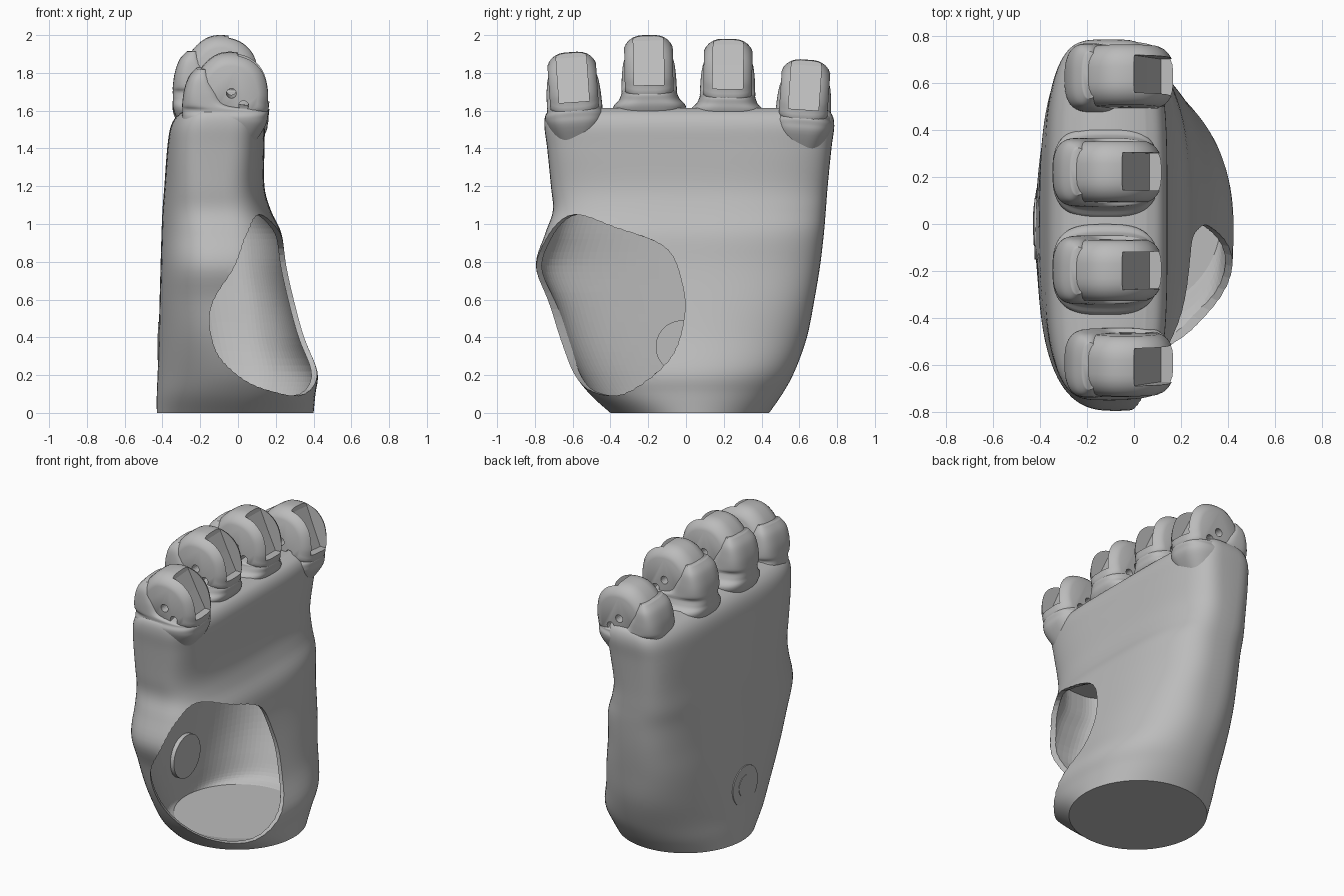
import bpy, bmesh, math
from mathutils import Matrix, Vector

if "Cube" in bpy.data.objects:
    bpy.data.objects.remove(bpy.data.objects["Cube"])

grey = bpy.data.materials.new("light_grey")
grey.use_nodes = True
COLOR = (0.5, 0.5, 0.5, 1)
grey.diffuse_color = COLOR
grey.node_tree.nodes["Principled BSDF"].inputs["Base Color"].default_value = COLOR


def add_object(name, bm, helper=False):
    bmesh.ops.recalc_face_normals(bm, faces=bm.faces)
    mesh = bpy.data.meshes.new(name)
    bm.to_mesh(mesh)
    bm.free()
    mesh.materials.append(grey)
    obj = bpy.data.objects.new(name, mesh)
    bpy.context.collection.objects.link(obj)
    if helper:
        obj.hide_render = True
        obj.hide_set(True)
    return obj


def cut(obj, cutter):
    mod = obj.modifiers.new(cutter.name, "BOOLEAN")
    mod.operation, mod.object, mod.solver = "DIFFERENCE", cutter, "EXACT"


def smooth(obj, angle=35):
    bpy.ops.object.select_all(action="DESELECT")
    bpy.context.view_layer.objects.active = obj
    obj.select_set(True)
    bpy.ops.object.shade_smooth_by_angle(angle=math.radians(angle))


def spline(points, steps, closed=False):
    """Smooth curve through a few points."""
    n, out = len(points), []
    pick = (lambda i: points[i % n]) if closed else (lambda i: points[min(max(i, 0), n - 1)])
    for i in range(n if closed else n - 1):
        p = [pick(i + k) for k in (-1, 0, 1, 2)]
        for s in range(steps):
            t = s / steps
            out.append(tuple(0.5 * (2 * b + (c - a) * t + (2 * a - 5 * b + 4 * c - d) * t * t
                                    + (3 * b - a - 3 * c + d) * t ** 3) for a, b, c, d in zip(*p)))
    return out if closed else out + [points[-1]]


def loft(bm, sections):
    """Skin over closed rings of points, capped at both ends."""
    rings = [[bm.verts.new(p) for p in section] for section in sections]
    n = len(rings[0])
    for low, high in zip(rings, rings[1:]):
        for i in range(n):
            bm.faces.new((low[i], low[(i + 1) % n], high[(i + 1) % n], high[i]))
    bm.faces.new(rings[0][::-1])
    bm.faces.new(rings[-1])


def squircle_loft(name, levels, inset=0.0, sides=96, helper=False):
    """Levels: height, back x, palm x, low y, high y, squareness, bulge toward the thumb."""
    bm, sections = bmesh.new(), []
    for z, back, front, low, high, power, bulge in spline(levels, 5):
        cx, cy = (back + front) / 2, (low + high) / 2
        rx, ry = (front - back) / 2 - inset, (high - low) / 2 - inset
        ring = []
        for i in range(sides):
            c, s = math.cos(math.tau * i / sides), math.sin(math.tau * i / sides)
            swell = 1 + bulge * (2 * c * s) ** 2 if c > 0 > s else 1
            ring.append((cx + math.copysign(abs(c) ** (2 / power), c) * rx * swell,
                         cy + math.copysign(abs(s) ** (2 / power), s) * ry * swell, z))
        sections.append(ring)
    loft(bm, sections)
    return add_object(name, bm, helper)


# Hollow palm shell with a round wrist
LEVELS = [
    (0, -.43, .40, -.40, .44, 2, 0), (.1, -.43, .41, -.51, .51, 2.1, .07), (.22, -.425, .42, -.6, .575, 2.2, .08),
    (.4, -.42, .35, -.68, .64, 2.4, .04), (.6, -.415, .295, -.735, .68, 2.7, 0), (.78, -.41, .255, -.795, .71, 2.8, 0),
    (.95, -.405, .23, -.745, .73, 2.9, 0), (1.07, -.4, .175, -.705, .74, 3.1, 0), (1.2, -.39, .14, -.715, .75, 3.3, 0),
    (1.4, -.375, .14, -.735, .77, 3.8, 0), (1.52, -.355, .14, -.75, .785, 4, 0),
    (1.585, -.31, .11, -.74, .77, 4, 0), (1.615, -.24, .05, -.7, .73, 4, 0),
]
palm = squircle_loft("palm_shell", LEVELS)
floor = (.06,) + LEVELS[0][1:]
cut(palm, squircle_loft("palm_cavity_cutter", [floor] + LEVELS[1:9], .03, helper=True))

# Thumb opening: slanted cutter that widens outward
OPENING = [(-.69, .55), (-.63, .77), (-.54, .95), (-.42, 1.05), (-.21, .98), (.05, .87), (.15, .68),
           (.17, .5), (.1, .27), (-.11, .1), (-.33, .12), (-.5, .21), (-.63, .35)]
across, outward, middle = Vector((.54, .84, 0)), Vector((.84, -.54, 0)), -.25
bm = bmesh.new()
loft(bm, [[across * (middle + (u - middle) * (.7 + 1.05 * d)) + outward * d + Vector((0, 0, z))
           for u, z in spline(OPENING, 5, True)] for d in (.08, .85)])
cut(palm, add_object("thumb_opening_cutter", bm, True))
smooth(palm)

# Knuckle side profile in (x, height below the top), with rounded flanks
KNUCKLE = [(-.24, -.34), (-.26, -.22), (-.22, -.1), (-.14, -.02), (-.05, 0), (.05, -.025), (.12, -.09),
           (.15, -.18), (.15, -.27), (.1, -.34)]
HALF, ROUND, HUB = .132, .1, Vector((-.05, -.21))


def knuckle_block(name):
    bm, sections = bmesh.new(), []
    outline = [Vector(p) for p in spline(KNUCKLE, 4, True)]
    turns = [math.radians(15 * k) for k in range(6)]
    flank = [(HALF - ROUND + ROUND * math.sin(a), 1 - ROUND * (1 - math.cos(a)) / .24) for a in turns]
    for y, scale in [(-y, s) for y, s in flank[::-1]] + flank:
        sections.append([(p.x, y, p.y) for p in (HUB + (q - HUB) * scale for q in outline)])
    loft(bm, sections)
    return add_object(name, bm)


# Finger: label, x shift, y, top height, lean in degrees, half width at the web
FINGERS = [("index", .015, -.61, 1.91, 4, .145), ("middle", -.035, -.2, 2.0, 1, .19),
           ("ring", -.035, .225, 1.98, -1, .19), ("little", .015, .64, 1.87, -4, .145)]
for label, x, y, top, lean, web in FINGERS:
    matrix = Matrix.Translation((x, y, top)) @ Matrix.Rotation(math.radians(lean), 4, "X")
    knuckle = knuckle_block(label + "_knuckle")

    # Base collar that flares into the web and climbs behind the knuckle
    shape = [(-.56, -.24, .02, .08, 2.6), (-.4, -.305, .125, web, 3), (-.34, -.31, .143, .16, 3),
             (-.31, -.31, .145, .148, 3), (-.295, -.31, .12, .147, 3), (-.27, -.31, -.05, .146, 3),
             (-.2, -.3, -.11, .142, 3), (-.13, -.275, -.15, .13, 2.8), (-.085, -.235, -.17, .1, 2.5)]
    collar = squircle_loft(label + "_collar", [(z, b, f, -w, w, n, 0) for z, b, f, w, n in shape], sides=64)

    # Tendon slot on the palm side, and two pin holes through each knuckle
    bm = bmesh.new()
    slot = [(-.04, .1), (-.01, -.03), (.04, -.14), (.1, -.265), (.3, -.265), (.3, .1)]
    loft(bm, [[(a, d, b) for a, b in slot] for d in (-.08, .08)])
    for px, pz in ((-.05, -.21), (.015, -.275)):
        spin = Matrix.Translation((px, 0, pz)) @ Matrix.Rotation(math.pi / 2, 4, "X")
        bmesh.ops.create_cone(bm, cap_ends=True, segments=20, radius1=.026, radius2=.026,
                              depth=.6, matrix=spin)
    tool = add_object(label + "_slot_cutter", bm, True)
    cut(knuckle, tool)
    for obj in (knuckle, collar, tool):
        obj.matrix_world = matrix
    smooth(knuckle)
    smooth(collar, 50)

# Magnet disc inside the palm and its nearly flush cap on the back
for name, x, radius, depth in (("inner_disc", -.385, .14, .05), ("back_cap", -.418, .13, .012),
                               ("back_cap_centre", -.421, .07, .012)):
    bm = bmesh.new()
    turn = Matrix.Translation((x, -.02, .35)) @ Matrix.Rotation(math.pi / 2, 4, "Y")
    bmesh.ops.create_cone(bm, cap_ends=True, segments=48, radius1=radius, radius2=radius,
                          depth=depth, matrix=turn)
    smooth(add_object(name, bm))
